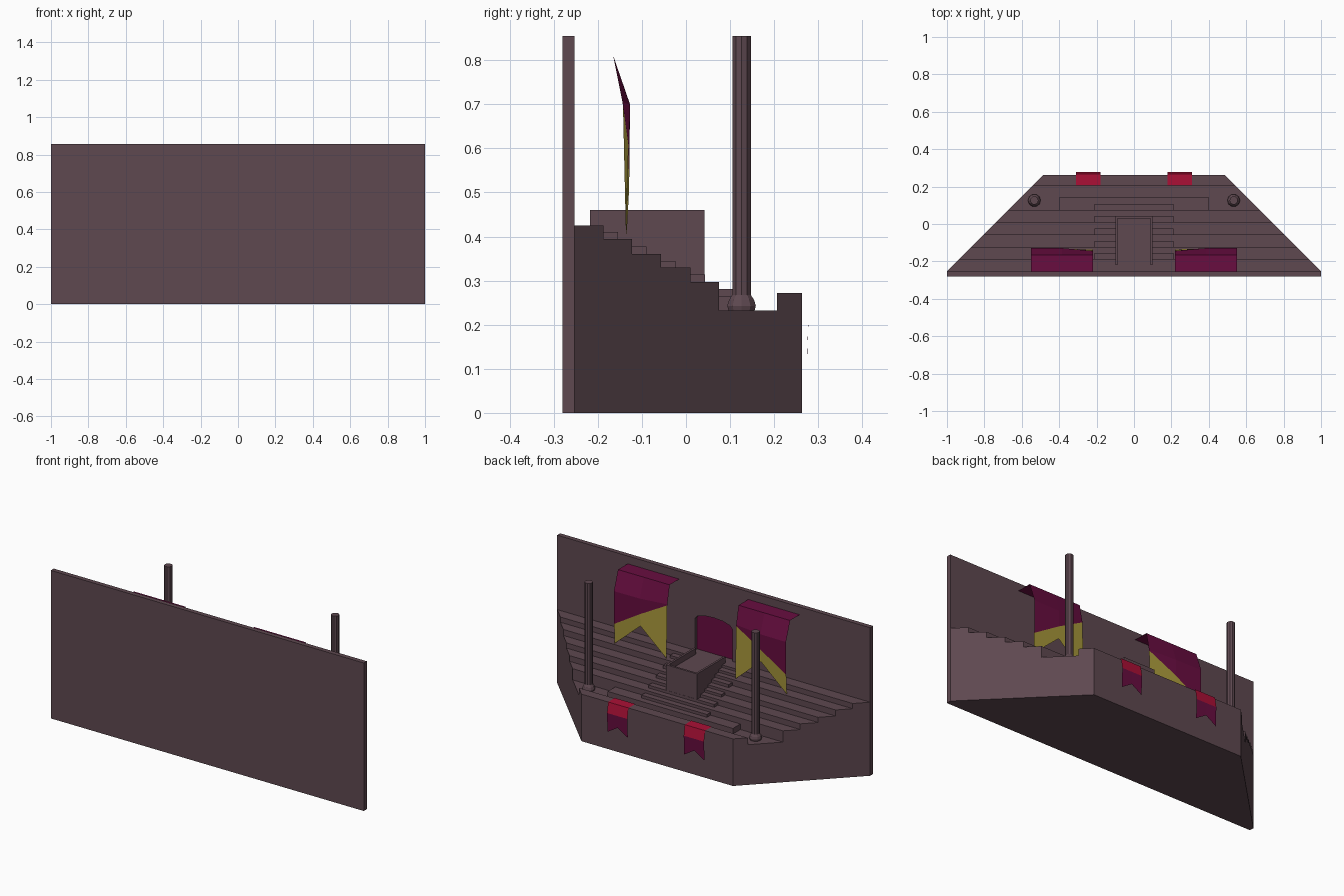
import bpy, bmesh, math

if "Cube" in bpy.data.objects:
    bpy.data.objects.remove(bpy.data.objects["Cube"])


def material(name, rgb):
    m = bpy.data.materials.new(name)
    m.diffuse_color = (*rgb, 1)
    m.use_nodes = True
    m.node_tree.nodes["Principled BSDF"].inputs["Base Color"].default_value = m.diffuse_color
    return m


STONE = material("brown_stone", (0.112, 0.065, 0.080))
PURPLE = material("purple_cloth", (0.138, 0.004, 0.051))
GOLD = material("gold_cloth", (0.40, 0.32, 0.045))
RED = material("crimson_cloth", (0.41, 0.005, 0.037))


def make(name, verts, faces, mats, ids=None, solid=True):
    me = bpy.data.meshes.new(name)
    me.from_pydata(verts, [], faces)
    for m in mats:
        me.materials.append(m)
    for p, i in zip(me.polygons, ids or []):
        p.material_index = i
    if solid:
        bm = bmesh.new()
        bm.from_mesh(me)
        bmesh.ops.recalc_face_normals(bm, faces=bm.faces)
        bm.to_mesh(me)
        bm.free()
    ob = bpy.data.objects.new(name, me)
    bpy.context.collection.objects.link(ob)
    return ob


def prism(name, lo, hi, mat=STONE):
    """Closed solid between two matching outlines."""
    n = len(lo)
    faces = [tuple(range(n)), tuple(range(n, 2 * n))]
    faces += [(i, (i + 1) % n, n + (i + 1) % n, n + i) for i in range(n)]
    return make(name, lo + hi, faces, [mat])


def box(name, x0, x1, y0, y1, z0, z1, mat=STONE):
    c = [(x0, y0), (x1, y0), (x1, y1), (x0, y1)]
    return prism(name, [(*p, z0) for p in c], [(*p, z1) for p in c], mat)


# back wall with a shallow arched doorway recess
wall = box("back_wall", -1, 1, -0.28, -0.253, 0, 0.855)
arch = [(-0.12, 0.425), (0.12, 0.425)]
arch += [(0.12 * math.cos(a), 0.61 + 0.035 * math.sin(a))
         for a in (math.pi * i / 6 for i in range(7))]
cutter = prism("doorway_cutter", [(x, -0.276, z) for x, z in arch],
               [(x, -0.2, z) for x, z in arch])
cutter.hide_render = True
cutter.hide_viewport = False
mod = wall.modifiers.new("doorway", 'BOOLEAN')
mod.object, mod.operation, mod.solver = cutter, 'DIFFERENCE', 'EXACT'
bpy.context.view_layer.objects.active = wall
bpy.ops.object.modifier_apply(modifier="doorway")
bpy.data.objects.remove(cutter)
# doorway curtain
prism("doorway_curtain", [(x, -0.276, z) for x, z in arch],
      [(x, -0.274, z) for x, z in arch], PURPLE)

# stepped stand: side profile swept to the 45 degree sides
edges = [-0.253, -0.187, -0.123, -0.057, 0.010, 0.075]
levels = [0.425, 0.395, 0.360, 0.330, 0.297, 0.232]
prof = [(-0.253, 0)]
for i, z in enumerate(levels):
    prof.append((edges[i], z))
    prof.append((edges[i + 1] if i < 5 else 0.207, z))
# each tread ends at the next edge; the last run is the floor before the parapet
prof = [(-0.253, 0), (-0.253, 0.425), (-0.187, 0.425), (-0.187, 0.395),
        (-0.123, 0.395), (-0.123, 0.360), (-0.057, 0.360), (-0.057, 0.330),
        (0.010, 0.330), (0.010, 0.297), (0.075, 0.297), (0.075, 0.232),
        (0.207, 0.232), (0.207, 0.272), (0.263, 0.272), (0.263, 0)]
prism("stepped_stand", [(y - 0.747, y, z) for y, z in prof],
      [(0.747 - y, y, z) for y, z in prof])

# short bottom step and half-height aisle steps
box("bottom_step", -0.4, 0.4, 0.07, 0.143, 0.225, 0.264)
lower = levels[1:5] + [0.264]
for i in range(5):
    y = edges[i + 1]
    box("aisle_step", -0.21, 0.21, y - 0.005, y + 0.033, lower[i] - 0.01,
        (levels[i] + lower[i]) / 2)

# central balcony with low rims
box("balcony_block", -0.1, 0.1, -0.218, 0.042, 0.25, 0.426)
box("balcony_front_rim", -0.1, 0.1, 0.03, 0.042, 0.42, 0.46)
for s in (-1, 1):
    x = sorted((s * 0.088, s * 0.1))
    box("balcony_side_rim", x[0], x[1], -0.218, 0.032, 0.42, 0.46)

for s in (-1, 1):
    # tall pole with a flared foot
    rings = [(0.030, 0.228), (0.034, 0.243), (0.030, 0.256), (0.022, 0.268), (0.022, 0.855)]
    n = 10
    v = [(s * 0.533 + r * math.cos(2 * math.pi * k / n),
          0.126 + r * math.sin(2 * math.pi * k / n), z) for r, z in rings for k in range(n)]
    f = [(j * n + k, j * n + (k + 1) % n, (j + 1) * n + (k + 1) % n, (j + 1) * n + k)
         for j in range(len(rings) - 1) for k in range(n)]
    f += [tuple(range(n)), tuple(range(n * (len(rings) - 1), n * len(rings)))]
    make("pole", v, f, [STONE])

    # large swallowtail banner hung out from the wall
    xs = (0.22, 0.385, 0.55)
    rows = [[(-0.253, 0.81)] * 3, [(-0.165, 0.81)] * 3,
            [(-0.144, 0.705), (-0.129, 0.70), (-0.127, 0.70)],
            [(-0.143, 0.70), (-0.131, 0.61), (-0.129, 0.51)],
            [(-0.136, 0.395), (-0.134, 0.54), (-0.135, 0.395)]]
    v = [(s * x, y, z) for row in rows for x, (y, z) in zip(xs, row)]
    grid = [(3 * j + k, 3 * j + k + 1, 3 * j + k + 4, 3 * j + k + 3)
            for j in range(4) for k in range(2)]
    f = [q if s < 0 else q[::-1] for q in grid]
    make("wall_banner", v, f, [PURPLE, GOLD], [0] * 6 + [1] * 2)

    # small swallowtail banner draped over the parapet
    xs = (0.18, 0.245, 0.31)
    rows = [[(0.207, 0.275)] * 3, [(0.268, 0.275)] * 3, [(0.278, 0.215)] * 3,
            [(0.274, 0.105), (0.275, 0.145), (0.274, 0.105)]]
    v = [(s * x, y, z) for row in rows for x, (y, z) in zip(xs, row)]
    make("parapet_banner", v, f[:6], [RED, PURPLE], [0] * 4 + [1] * 2)
